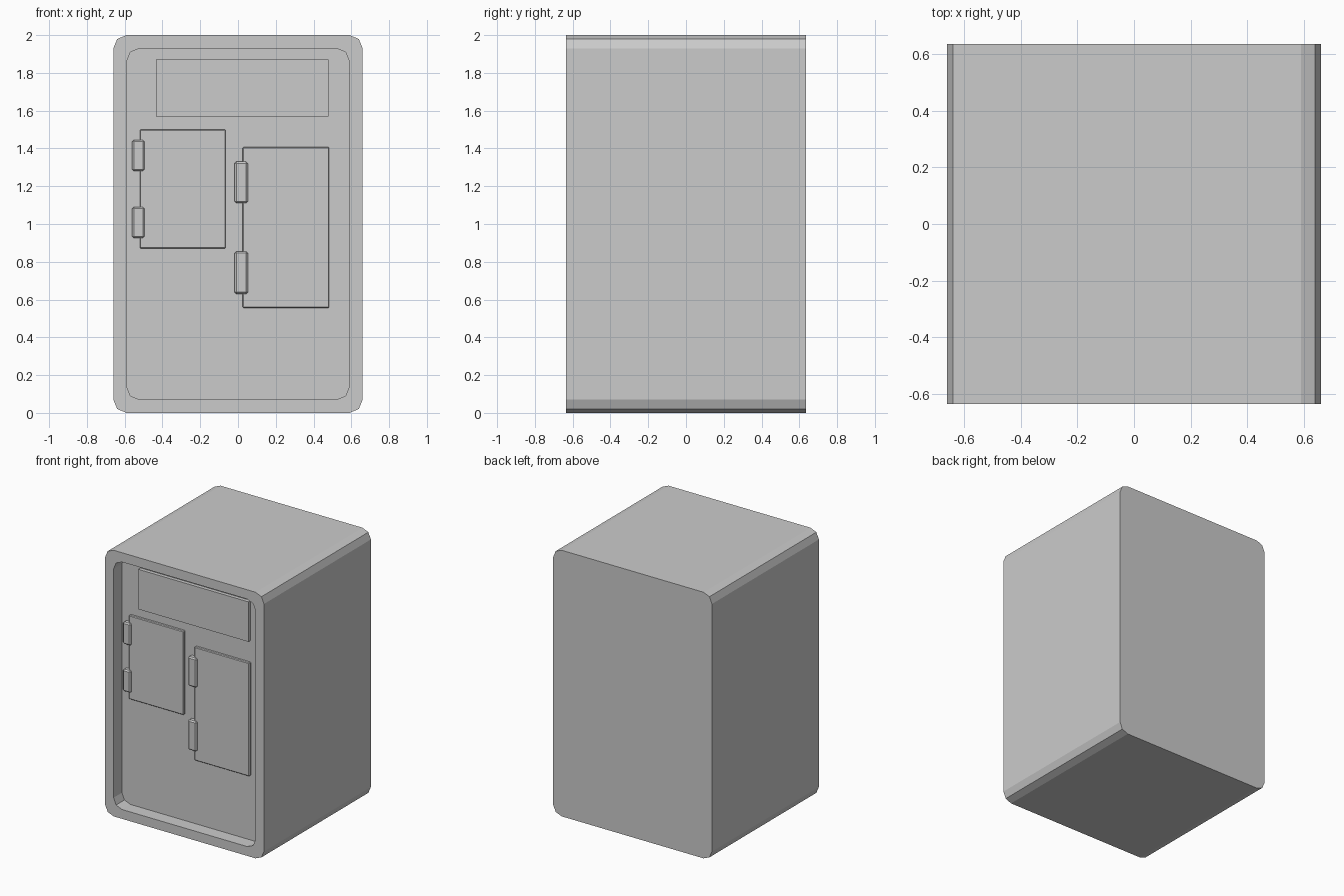
import bpy, bmesh, math

if "Cube" in bpy.data.objects:
    bpy.data.objects.remove(bpy.data.objects["Cube"])

FRONT, BACK, FLOOR = -0.635, 0.635, -0.535


def rounded_loop(bm, hx, z0, z1, r, y):
    """Rounded rectangle in the xz plane, two segments per corner."""
    corners = [(hx - r, z1 - r, 0), (-hx + r, z1 - r, 90),
               (-hx + r, z0 + r, 180), (hx - r, z0 + r, 270)]
    verts = []
    for cx, cz, start in corners:
        for step in (0, 45, 90):
            a = math.radians(start + step)
            verts.append(bm.verts.new((cx + r * math.cos(a), y, cz + r * math.sin(a))))
    return verts


def finish(name, bm):
    bmesh.ops.recalc_face_normals(bm, faces=bm.faces)
    mesh = bpy.data.meshes.new(name)
    bm.to_mesh(mesh)
    bm.free()
    obj = bpy.data.objects.new(name, mesh)
    bpy.context.collection.objects.link(obj)
    return obj


def box(name, x, y, z, bevel=0.0):
    """Box from (min, max) ranges, with optional bevelled edges."""
    bm = bmesh.new()
    bmesh.ops.create_cube(bm, size=1)
    for v in bm.verts:
        v.co = [lo + (c + 0.5) * (hi - lo) for c, (lo, hi) in zip(v.co, (x, y, z))]
    obj = finish(name, bm)
    if bevel:
        mod = obj.modifiers.new("edge_bevel", 'BEVEL')
        mod.width = bevel
        mod.segments = 1
    return obj


# Cabinet shell with a recessed front
bm = bmesh.new()
loops = [rounded_loop(bm, 0.66, 0.0, 2.0, 0.07, BACK),
         rounded_loop(bm, 0.66, 0.0, 2.0, 0.07, FRONT),
         rounded_loop(bm, 0.59, 0.07, 1.93, 0.07, FRONT),
         rounded_loop(bm, 0.59, 0.07, 1.93, 0.07, FLOOR)]
bm.faces.new(loops[0])
for a, b in zip(loops, loops[1:]):
    for i in range(len(a)):
        j = (i + 1) % len(a)
        bm.faces.new((a[i], a[j], b[j], b[i]))
bm.faces.new(loops[-1])
finish("cabinet", bm)

# Raised panel across the top of the recess
box("top_panel", (-0.435, 0.48), (-0.562, FLOOR + 0.02), (1.57, 1.87))

# Two hatch doors, each with a pair of hinges on its left edge
doors = [
    ("small", (-0.52, -0.065), (0.87, 1.50), (-0.56, -0.495), [(0.925, 1.09), (1.28, 1.445)]),
    ("large", (0.025, 0.483), (0.555, 1.408), (-0.018, 0.052), [(0.63, 0.855), (1.11, 1.33)]),
]
for label, dx, dz, hx, hinge_spans in doors:
    box(label + "_door", dx, (-0.555, FLOOR + 0.02), dz, 0.005)
    for k, hz in enumerate(hinge_spans):
        box(f"{label}_door_hinge_{k + 1}", hx, (-0.572, FLOOR + 0.02), hz, 0.009)
